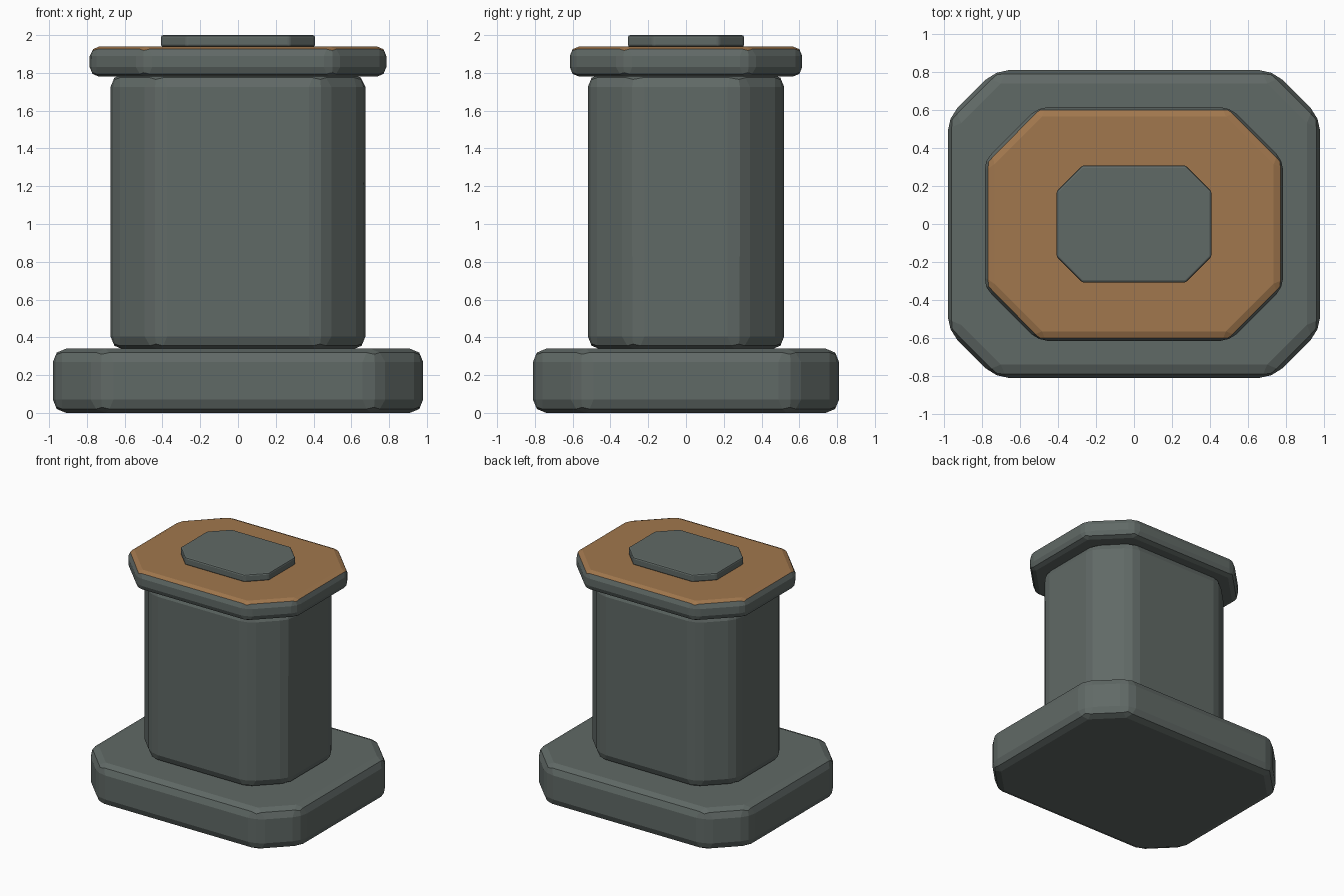
import bpy, bmesh

if "Cube" in bpy.data.objects:
    bpy.data.objects.remove(bpy.data.objects["Cube"])


def material(name, color):
    m = bpy.data.materials.new(name)
    m.diffuse_color = (*color, 1.0)
    m.use_nodes = True
    m.node_tree.nodes["Principled BSDF"].inputs["Base Color"].default_value = m.diffuse_color
    return m


grey = material("grey_green_metal", (0.118, 0.142, 0.133))
brown = material("copper_brown", (0.355, 0.185, 0.075))


def chamfered_block(name, hx, hy, z0, z1, cut, bevel, brown_top=False):
    """Rectangular block with cut corners and two-step bevelled edges."""
    outline = [(hx - cut, -hy), (hx, cut - hy), (hx, hy - cut), (hx - cut, hy),
               (cut - hx, hy), (-hx, hy - cut), (-hx, cut - hy), (cut - hx, -hy)]
    bm = bmesh.new()
    bottom = bm.faces.new([bm.verts.new((x, y, z0)) for x, y in outline])
    top = bmesh.ops.extrude_face_region(bm, geom=[bottom], use_keep_orig=True)
    moved = [v for v in top["geom"] if isinstance(v, bmesh.types.BMVert)]
    bmesh.ops.translate(bm, verts=moved, vec=(0, 0, z1 - z0))
    bmesh.ops.recalc_face_normals(bm, faces=bm.faces[:])
    bmesh.ops.bevel(bm, geom=bm.edges[:], offset=bevel, offset_type='OFFSET',
                    segments=2, profile=0.5, affect='EDGES')
    bmesh.ops.recalc_face_normals(bm, faces=bm.faces[:])
    # Upward faces take the second colour on the cap
    for f in bm.faces:
        f.material_index = 1 if brown_top and f.normal.z > 0.75 else 0
    mesh = bpy.data.meshes.new(name)
    bm.to_mesh(mesh)
    bm.free()
    mesh.materials.append(grey)
    if brown_top:
        mesh.materials.append(brown)
    ob = bpy.data.objects.new(name, mesh)
    bpy.context.collection.objects.link(ob)
    return ob


# Foot, column, coloured cap and small top plate
chamfered_block("base", 0.98, 0.81, 0.0, 0.34, 0.25, 0.07)
chamfered_block("column", 0.675, 0.52, 0.335, 1.795, 0.23, 0.07)
chamfered_block("cap", 0.785, 0.615, 1.78, 1.94, 0.28, 0.05, brown_top=True)
chamfered_block("top_plate", 0.408, 0.308, 1.938, 2.0, 0.135, 0.012)
